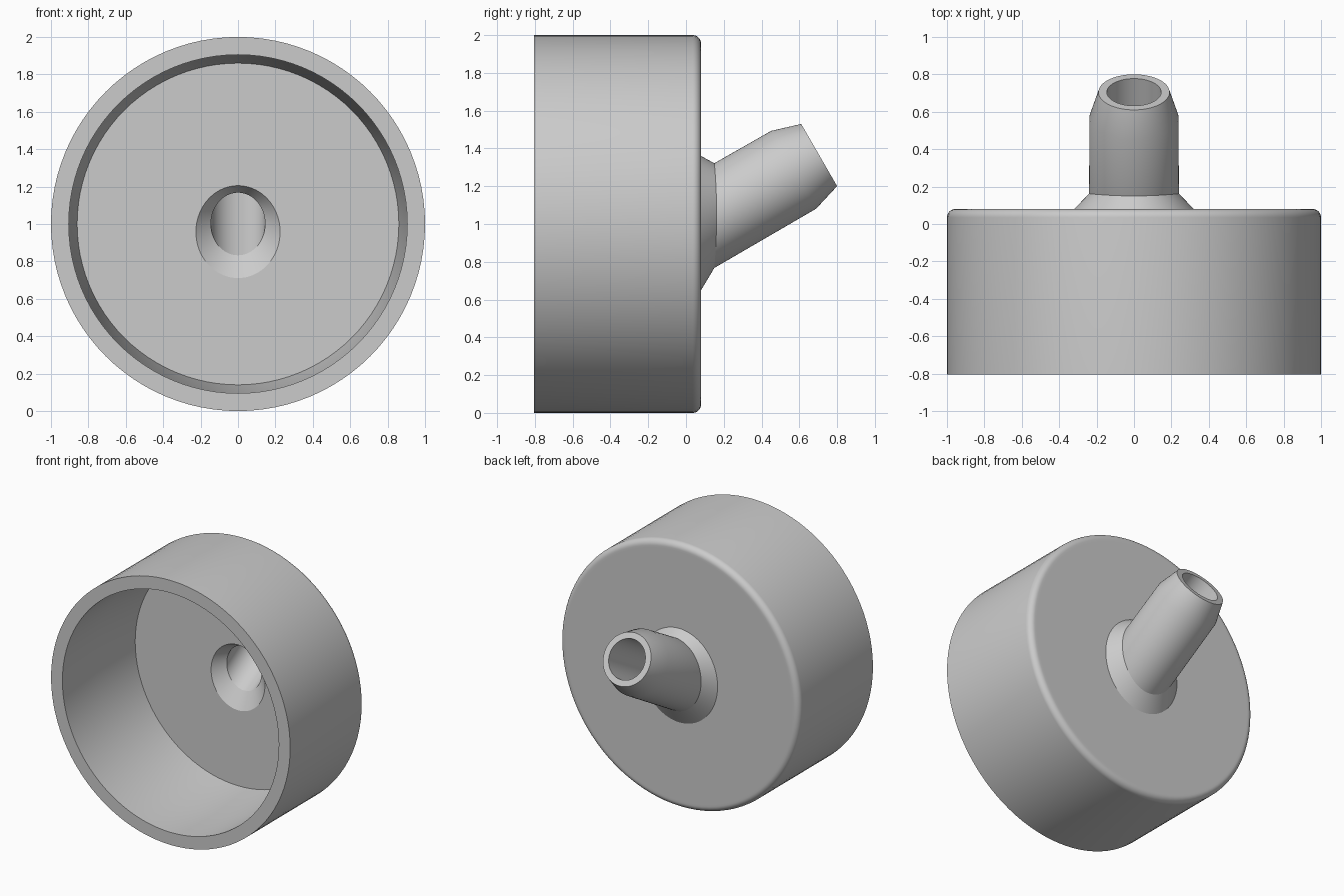
import bpy, bmesh
from math import sin, cos, pi, radians

cube = bpy.data.objects.get("Cube")
if cube:
    bpy.data.objects.remove(cube, do_unlink=True)

SIDES = 96
TILT = radians(30)


def ring(y, z, rx, rz=None, tilt=0.0, bulge=0.0):
    """Ellipse facing the back, optionally tilted up, bulged along the spout axis."""
    rz = rz or rx
    pts = []
    for i in range(SIDES):
        a = 2 * pi * i / SIDES
        push = bulge * cos(a) ** 2
        pts.append((rx * cos(a),
                    y - rz * sin(a) * sin(tilt) + push * cos(TILT),
                    z + rz * sin(a) * cos(tilt) + push * sin(TILT)))
    return pts


def on_axis(y):
    """Height of the spout's centre line at depth y."""
    return 1.365 + (y - 0.705) * sin(TILT) / cos(TILT)


rings = []

# Cup: inner wall from the floor to the mouth, then the outer wall
rings += [ring(0.0, 1, 0.86), ring(-0.4, 1, 0.905), ring(-0.805, 1, 0.905),
          ring(-0.805, 1, 1.0)]

# Rounded back edge and flat back
ROUND, STEPS = 0.045, 8
for i in range(STEPS + 1):
    a = pi / 2 * i / STEPS
    rings.append(ring(0.08 - ROUND + ROUND * sin(a), 1, 1 - ROUND + ROUND * cos(a)))
rings.append(ring(0.08, 1, 0.94))

# Flared collar and slanted spout with a tapered tip
rings += [ring(0.08, 1.005, 0.32, 0.355),
          ring(0.15, on_axis(0.15), 0.24, 0.24 / cos(TILT), bulge=0.014),
          ring(0.57, on_axis(0.57), 0.238, tilt=TILT),
          ring(0.705, on_axis(0.705), 0.19, tilt=TILT)]

# Bore down through the spout, widening into the cup floor
rings += [ring(0.705, on_axis(0.705), 0.145, tilt=TILT),
          ring(0.073, on_axis(0.073), 0.145, 0.145 / cos(TILT)),
          ring(0.0, on_axis(0.0), 0.225, 0.247)]

# Join the rings into one closed shell
bm = bmesh.new()
loops = [[bm.verts.new(p) for p in r] for r in rings]
for k, low in enumerate(loops):
    high = loops[(k + 1) % len(loops)]
    for i in range(SIDES):
        j = (i + 1) % SIDES
        bm.faces.new((low[i], low[j], high[j], high[i]))
bmesh.ops.recalc_face_normals(bm, faces=bm.faces)

mesh = bpy.data.meshes.new("cup_with_spout")
bm.to_mesh(mesh)
bm.free()
cup = bpy.data.objects.new("cup_with_spout", mesh)
bpy.context.collection.objects.link(cup)

# Plain grey material
grey = bpy.data.materials.new("plain_grey")
grey.use_nodes = True
colour = (0.6, 0.6, 0.6, 1)
grey.diffuse_color = colour
grey.node_tree.nodes["Principled BSDF"].inputs["Base Color"].default_value = colour
mesh.materials.append(grey)

bpy.ops.object.select_all(action="DESELECT")
cup.select_set(True)
bpy.context.view_layer.objects.active = cup
bpy.ops.object.shade_smooth_by_angle(angle=radians(25))
